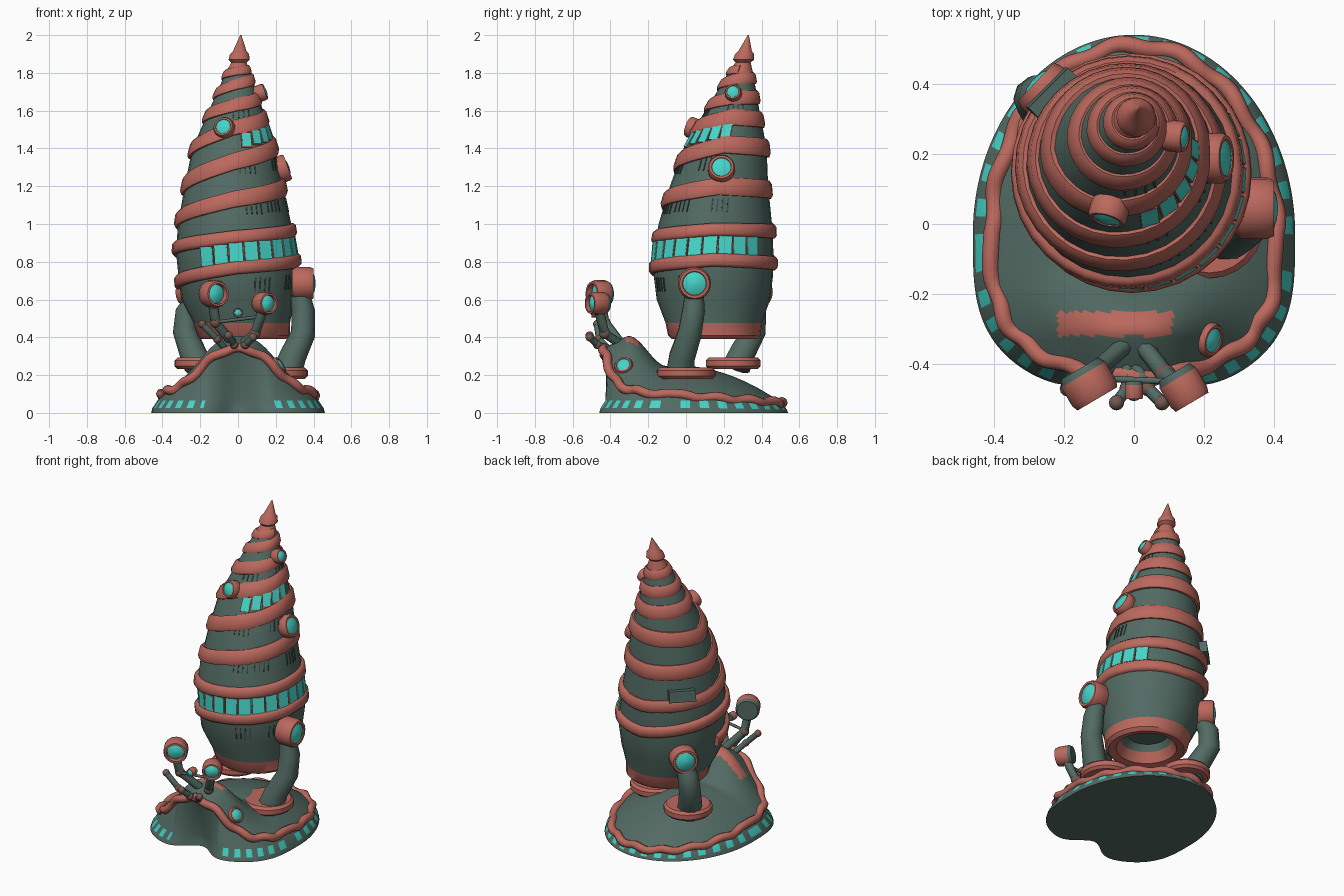
import bpy, bmesh
from math import sin, cos, pi, radians, exp
from mathutils import Vector, Matrix

cube = bpy.data.objects.get("Cube")
if cube:
    bpy.data.objects.remove(cube)

def material(name, rgb):
    m = bpy.data.materials.new(name)
    m.use_nodes = True
    m.diffuse_color = (*rgb, 1)
    m.node_tree.nodes["Principled BSDF"].inputs["Base Color"].default_value = (*rgb, 1)
    return m

MATS = [material("grey_green", (.085, .145, .125)), material("coral_red", (.5, .14, .11)),
        material("cyan_glass", (.06, .66, .58)), material("brown_joint", (.17, .1, .08)),
        material("dark_slit", (.045, .075, .066))]
GREY, RED, CYAN, BROWN, DARK = range(5)

def finish(name, bm, angle=40):
    bmesh.ops.recalc_face_normals(bm, faces=bm.faces)
    me = bpy.data.meshes.new(name)
    bm.to_mesh(me)
    bm.free()
    for m in MATS:
        me.materials.append(m)
    ob = bpy.data.objects.new(name, me)
    bpy.context.collection.objects.link(ob)
    bpy.ops.object.select_all(action='DESELECT')
    ob.select_set(True)
    bpy.context.view_layer.objects.active = ob
    bpy.ops.object.shade_smooth_by_angle(angle=radians(angle))

def loft(name, rings, color, angle=40):
    """Skin closed rings; color(band, segment, centre) picks the material."""
    bm = bmesh.new()
    vs = [[bm.verts.new(p) for p in r] for r in rings]
    n = len(vs[0])
    for b, (lo, hi) in enumerate(zip(vs, vs[1:])):
        for i in range(n):
            j = (i + 1) % n
            f = bm.faces.new((lo[i], lo[j], hi[j], hi[i]))
            f.material_index = color(b, i, f.calc_center_median())
    for b, ring in ((0, vs[0]), (len(vs) - 2, vs[-1])):
        f = bm.faces.new(ring)
        f.material_index = color(b, 0, f.calc_center_median())
    finish(name, bm, angle)

def lathe(name, profile, mats, pos, axis, n=16):
    m = Matrix.Translation(pos) @ Vector(axis).to_track_quat('Z', 'Y').to_matrix().to_4x4()
    rings = [[m @ Vector((r * cos(2 * pi * i / n), r * sin(2 * pi * i / n), h)) for i in range(n)]
             for r, h in profile]
    loft(name, rings, lambda b, i, c: mats[b])

def porthole(name, pos, axis, r, d, back=RED, glass=.95):
    prof = [(r * .85, 0), (r, d * .2), (r, d * .82), (r * .9, d), (r * .74, d),
            (r * .7, d * glass), (r * .4, d * (glass + .11)), (r * .02, d * (glass + .15))]
    lathe(name, prof, [back, RED, RED, RED, RED, CYAN, CYAN], pos, axis)

def tube(name, pts, radius, mat, radii=None, cyclic=False, res=2):
    cu = bpy.data.curves.new(name, 'CURVE')
    cu.dimensions = '3D'
    cu.bevel_depth, cu.bevel_resolution, cu.use_fill_caps = radius, res, True
    sp = cu.splines.new('POLY')
    sp.points.add(len(pts) - 1)
    for i, (p, q) in enumerate(zip(sp.points, pts)):
        p.co = (*q, 1)
        p.radius = radii[i] if radii else 1
    sp.use_cyclic_u, sp.use_smooth = cyclic, True
    cu.materials.append(MATS[mat])
    bpy.context.collection.objects.link(bpy.data.objects.new(name, cu))

def ball(name, pos, r):
    bm = bmesh.new()
    bmesh.ops.create_uvsphere(bm, u_segments=12, v_segments=8, radius=r, matrix=Matrix.Translation(pos))
    for f in bm.faces:
        f.material_index = BROWN
    finish(name, bm, 60)

def plates(name, mats4, size, mat):
    bm = bmesh.new()
    for m in mats4:
        bmesh.ops.create_cube(bm, size=1, matrix=m @ Matrix.Diagonal((*size, 1)))
    for f in bm.faces:
        f.material_index = mat
    finish(name, bm)

# Leaning shell: height, centre x, centre y, radius
SHELL = [(.39, .03, .15, .225), (.41, .03, .15, .245), (.475, .02, .147, .255), (.6, 0, .145, .3),
         (.72, 0, .145, .315), (.85, -.01, .145, .318), (1, -.018, .155, .3), (1.2, -.022, .175, .26),
         (1.4, -.022, .207, .22), (1.6, -.012, .247, .142), (1.8, 0, .289, .066), (1.855, .005, .302, .04),
         (1.87, .006, .305, .056), (1.9, .008, .31, .05), (1.915, .009, .313, .036), (2, .015, .33, .003)]

def shell_at(z):
    for a, b in zip(SHELL, SHELL[1:]):
        if z <= b[0]:
            k = (z - a[0]) / (b[0] - a[0])
            return [p + (q - p) * k for p, q in zip(a, b)]
    return SHELL[-1]

def on_shell(ang, z, off=0):
    _, x, y, r = shell_at(z)
    return Vector((x + (r + off) * cos(ang), y + (r + off) * sin(ang), z))

def shell_frame(ang, z, off=0):
    up = (on_shell(ang, z + .03) - on_shell(ang, z - .03)).normalized()
    t = Vector((-sin(ang), cos(ang), 0))
    m = Matrix((t, up, t.cross(up))).transposed().to_4x4()
    return Matrix.Translation(on_shell(ang, z, off)) @ m

def circle(z, x, y, r, n=28):
    return [(x + r * cos(2 * pi * i / n), y + r * sin(2 * pi * i / n), z) for i in range(n)]

hollow = [circle(.5, .02, .15, .12), circle(.46, .03, .15, .15), circle(.4, .03, .15, .18)]
loft("shell", hollow + [circle(*s) for s in SHELL],
     lambda b, i, c: RED if b > 0 and (c.z < .47 or c.z > 1.8) else GREY)

# Spiral ridge: heights at each quarter turn, starting at -x
COIL = [.69, .77, .81, .79, .87, .93, .97, .96, 1.02, 1.13, 1.2, 1.18, 1.2, 1.33, 1.42, 1.4,
        1.39, 1.51, 1.565, 1.55, 1.57, 1.63, 1.67, 1.67, 1.69, 1.74, 1.77, 1.77, 1.79, 1.81, 1.82]

def coil_z(t):
    q = min(t * 4, len(COIL) - 1.001)
    i = int(q)
    return COIL[i] + (COIL[i + 1] - COIL[i]) * (q - i)

def ridge_section(t):
    high = (.035 + .013 * min(1, max(0, t - 1.5))) * (1 - .48 * max(0, t - 4) / 3.5)
    out = .026 - .002 * t
    frame = shell_frame(pi + 2 * pi * t, coil_z(t))
    return [frame @ Vector((0, h * high, o * out)) for h, o in
            ((-1, -.8), (-1, .45), (-.6, 1), (.6, 1), (1, .45), (1, -.8))]

loft("spiral_ridge", [ridge_section(i / 32) for i in range((len(COIL) - 1) * 8)], lambda b, i, c: RED, 50)

# Framed window bands between ridge turns
def window_band(name, t0, t1, count, mix, w, h):
    frames = []
    for i in range(count):
        t = t0 + (t1 - t0) * i / (count - 1)
        frames.append(shell_frame(pi + 2 * pi * t, coil_z(t) * (1 - mix) + coil_z(t + 1) * mix, .004))
    plates(name + "_frames", frames, (w + .007, h + .007, .006), RED)
    plates(name, frames, (w, h, .0099), CYAN)

window_band("main_windows", .17, .61, 12, .5, .068, .1)
window_band("upper_windows", 3.3, 3.49, 5, .56, .048, .08)

# Vent slits
slits = []
for deg, z in ((-68, 1.09), (-65, .68), (-72, 1.3), (-78, 1.595), (3, 1.1), (-42, 1.1), (-28, .69), (5, 1.61), (-20, 1.32)):
    r = shell_at(z)[3]
    slits += [shell_frame(radians(deg) + (k - 1.5) * .028 / r, z) for k in range(4)]
plates("vent_slits", slits, (.007, .075, .006), DARK)
plates("rear_hood", [shell_frame(radians(135), 1.05, .01)], (.16, .07, .05), GREY)

# Shell portholes
for name, deg, z, r in (("front_porthole", -106, 1.495, .056), ("side_porthole", 0, 1.28, .072),
                        ("top_porthole", -6, 1.68, .045)):
    a = radians(deg)
    porthole(name, on_shell(a, z, -.02), (cos(a), sin(a), .36), r, .066)

# Slug foot
N = 136

def outline(i, s, notch=0):
    a = 2 * pi * i / N
    x, q = .46 * cos(a), sin(a)
    y = .57 * q - .03 if q > 0 else -.03 - .465 * abs(q) ** .6
    if q < 0:
        y += notch * exp(-(x / .12) ** 2)
    return x * s, y * s

def rim_scale(i):
    return .88 + .06 * max(0, sin(2 * pi * i / N)) ** 2

def top_point(i, k, shift=0):
    """Point on the upper surface; k runs from 0 at the centre to 1 at the rim."""
    x, y = outline(i, rim_scale(i) * k + shift)
    f = min(1, max(0, (-y - .1) / .22))
    hump = .215 * exp(-abs(x / .235) ** 2.7) * f * f * (3 - 2 * f)
    return Vector((x, y, .09 - .075 * y + .16 * (1 - k * k) + hump))

def flat_ring(s, z, notch):
    """Skirt ring, tighter and lower towards the tail."""
    tail = [max(0, sin(2 * pi * i / N)) ** 2 for i in range(N)]
    return [(*outline(i, s + .42 * t * (1 - s), notch), z * (1 - .4 * t)) for i, t in enumerate(tail)]

def foot_color(b, i, c):
    if b == 1:
        return CYAN if i % 4 < 2 and not (c.y < 0 and abs(c.x) < .17) else GREY
    return RED if b > 2 and abs(c.x + .055) < .165 and -.32 < c.y < -.25 else GREY

loft("slug_foot", [flat_ring(1, 0, .13), flat_ring(.985, .026, .13), flat_ring(.925, .066, .11)]
     + [[top_point(i, 1 - k / 40) for i in range(N)] for k in range(40)], foot_color, 60)
rim = []
for i in range(N):
    wave = 2 * pi * i * 16 / N
    rim.append(top_point(i, 1, .014 * sin(wave)) + Vector((0, 0, .008 * cos(wave))))
tube("wavy_rim", rim, .025, RED, cyclic=True)
porthole("foot_porthole", (.18, -.32, .225), (.75, -.2, .5), .05, .06)

# Legs with round pods and disc feet
def leg(name, path, pad, pad_r, pod, axis, pod_r, depth):
    tube(name + "_leg", path, .062, GREY, [.8, 1, 1.05, 1.15, 1.25], res=3)
    lathe(name + "_pad", [(pad_r * .9, 0), (pad_r, .015), (pad_r, .045), (pad_r * .9, .06), (.05, .06)],
          [RED] * 4, pad, (0, 0, 1), 24)
    porthole(name + "_pod", pod, axis, pod_r, depth)

leg("left", [(.325, .045, .65), (.345, .04, .54), (.345, .02, .42), (.29, -.02, .3), (.26, -.03, .21)],
    (.215, 0, .18), .155, (.285, .045, .685), (1, 0, 0), .088, .115)
leg("right", [(-.225, .35, .61), (-.27, .365, .53), (-.28, .36, .43), (-.24, .3, .32), (-.21, .27, .25)],
    (-.19, .25, .232), .145, (-.2, .33, .64), (-.72, .68, 0), .083, .11)

# Eyes on jointed stalks
gaze = Vector((.5, -.85, 0))
porthole("right_eye", Vector((-.13, -.455, .63)) - gaze * .05, gaze, .073, .1, GREY, .7)
porthole("left_eye", Vector((.14, -.465, .58)) - gaze * .05, gaze, .06, .1, GREY, .8)
STALKS = {"right_stalk": [(-.02, -.34, .36), (-.12, -.43, .48), (-.13, -.45, .57)],
          "left_stalk": [(.02, -.34, .36), (.09, -.43, .42), (.13, -.46, .54)],
          "right_feeler": [(-.06, -.4, .33), (-.11, -.46, .39), (-.19, -.47, .47)],
          "left_feeler": [(0, -.4, .34), (.04, -.47, .36), (.08, -.51, .4)],
          "mouth_feeler": [(-.02, -.4, .34), (-.02, -.47, .36), (-.05, -.51, .41)]}
for name, path in STALKS.items():
    thick = .026 if "stalk" in name else .018
    tube(name, path, thick, GREY)
    for k, p in enumerate(path[1:]):
        ball(f"{name}_joint_{k}", p, thick + .004)
tube("cross_bar", [(-.12, -.44, .48), (.12, -.45, .51)], .009, GREY)
porthole("small_sensor", (0, -.45, .53), (0, -1, 0), .026, .05, GREY)
